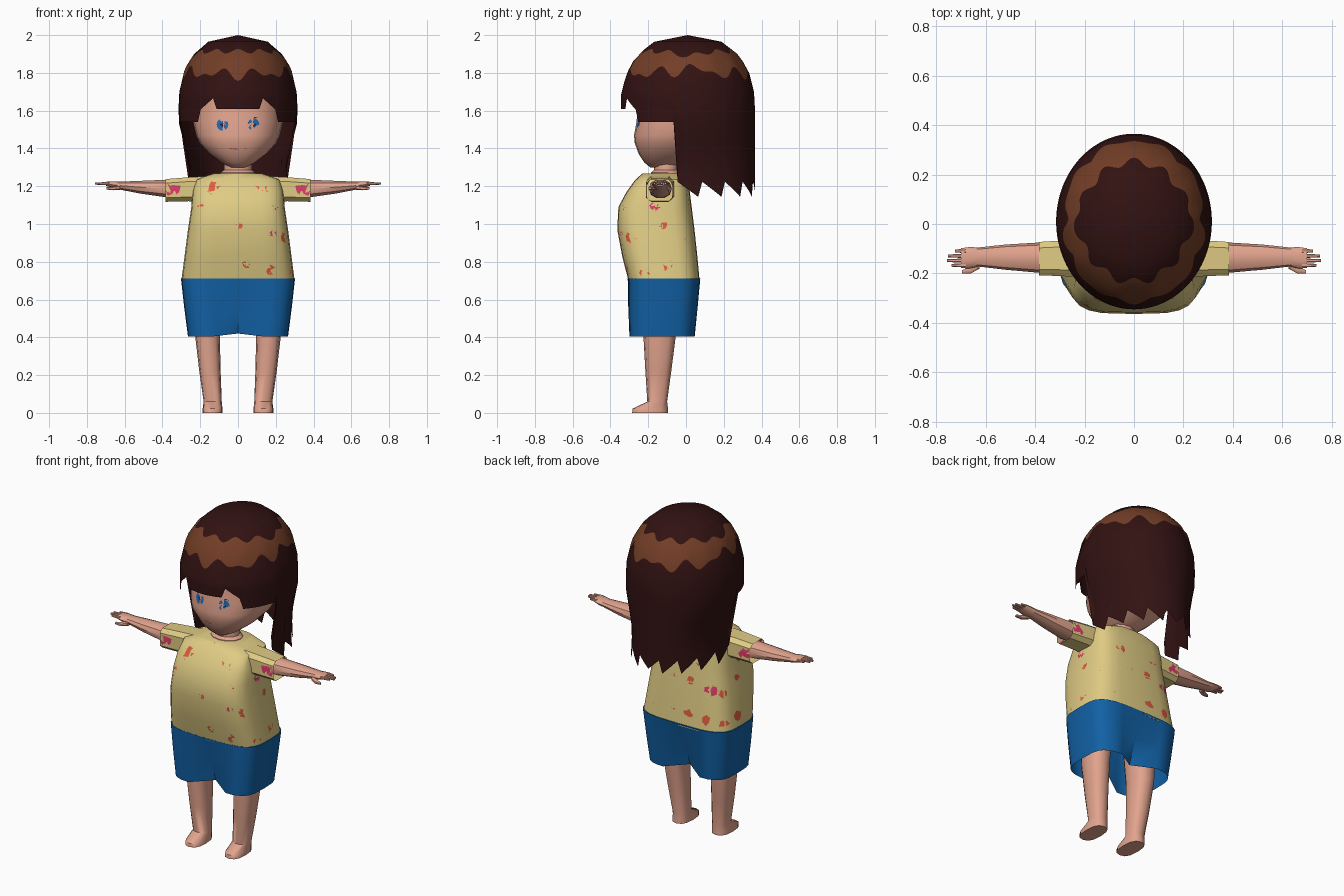
import bpy, bmesh, math, random
from mathutils import Vector
from mathutils.bvhtree import BVHTree

if "Cube" in bpy.data.objects:
    bpy.data.objects.remove(bpy.data.objects["Cube"])

random.seed(4)
TAU = math.tau


def material(name, rgb):
    m = bpy.data.materials.new(name)
    m.diffuse_color = (*rgb, 1)
    m.use_nodes = True
    m.node_tree.nodes["Principled BSDF"].inputs["Base Color"].default_value = m.diffuse_color
    return m


HAIR = material("dark_brown_hair", (0.032, 0.006, 0.006))
SHINE = material("hair_highlight", (0.17, 0.048, 0.02))
SKIN = material("skin", (0.76, 0.37, 0.27))
YELLOW = material("pale_yellow", (0.74, 0.60, 0.23))
BLUE = material("shorts_blue", (0.006, 0.12, 0.38))
ORANGE = material("orange_flower", (0.75, 0.11, 0.05))
PINK = material("pink_flower", (0.75, 0.045, 0.15))
IRIS = material("eye_blue", (0.015, 0.14, 0.45))
LIP = material("lip_brown", (0.35, 0.09, 0.07))


def finish(name, bm, mats, mirror=False, angle=40):
    for f in bm.faces:
        f.smooth = True
    me = bpy.data.meshes.new(name)
    bm.to_mesh(me)
    me.set_sharp_from_angle(angle=math.radians(angle))
    for m in mats:
        me.materials.append(m)
    ob = bpy.data.objects.new(name, me)
    bpy.context.collection.objects.link(ob)
    if mirror:
        ob.modifiers.new("mirror", "MIRROR").use_mirror_merge = False
    return ob


def interp(table, t):
    """Piecewise linear lookup in ascending (t, value) pairs."""
    if t <= table[0][0]:
        return table[0][1]
    for (t0, v0), (t1, v1) in zip(table, table[1:]):
        if t <= t1:
            return v0 + (v1 - v0) * (t - t0) / (t1 - t0)
    return table[-1][1]


def loft(name, rings, mat, n=12, e=2.5, axis="z", caps=(True, True),
         mirror=False, tweak=None, angle=40):
    """Superellipse sections (t, u0, u1, v0, v1); returns a tree for decals."""
    bm = bmesh.new()
    loops = []
    for t, u0, u1, v0, v1 in rings:
        loop = []
        for i in range(n):
            a = TAU * (i + (0.5 if n == 8 else 0)) / n
            c, s = math.cos(a), math.sin(a)
            u = (u0 + u1) / 2 + (u1 - u0) / 2 * math.copysign(abs(c) ** (2 / e), c)
            v = (v0 + v1) / 2 + (v1 - v0) / 2 * math.copysign(abs(s) ** (2 / e), s)
            p = Vector((u, v, t) if axis == "z" else (t, u, v))
            loop.append(bm.verts.new(tweak(p) if tweak else p))
        loops.append(loop)
    for lo, hi in zip(loops, loops[1:]):
        for i in range(n):
            j = (i + 1) % n
            bm.faces.new((lo[i], lo[j], hi[j], hi[i]))
    if caps[0]:
        bm.faces.new(loops[0][::-1])
    if caps[1]:
        bm.faces.new(loops[-1])
    finish(name, bm, [mat], mirror, angle)
    return BVHTree.FromBMesh(bm)


def decal(name, tree, outline, mat, ray=(0, 1, 0), lift=0.004):
    """Thin plate laid on a surface; outline is (x or y, z), mirrored in x."""
    ray = Vector(ray)
    bm = bmesh.new()

    def place(h, z):
        p = Vector((h, 0, z) if ray.y else (0, h, z)) - ray * 2
        hit, nor = tree.ray_cast(p, ray)[:2]
        if hit is None:
            hit, nor = tree.find_nearest(p + ray * 1.9)[:2]
        return bm.verts.new(hit + nor * lift)

    k = len(outline)
    cx, cz = (sum(p[i] for p in outline) / k for i in (0, 1))
    mid = place(cx, cz)
    inner = [place((h + cx) / 2, (z + cz) / 2) for h, z in outline]
    outer = [place(h, z) for h, z in outline]
    for i in range(k):
        j = (i + 1) % k
        bm.faces.new((mid, inner[i], inner[j]))
        bm.faces.new((inner[i], outer[i], outer[j], inner[j]))
    bm.normal_update()
    if sum(f.normal.dot(ray) for f in bm.faces) > 0:
        bmesh.ops.reverse_faces(bm, faces=bm.faces[:])
    finish(name, bm, [mat], True)


def oval(x, z, rx, rz, n=12, rough=0.0):
    out = []
    for i in range(n):
        k = 1 + random.uniform(-rough, rough)
        out.append((x + rx * k * math.cos(TAU * i / n), z + rz * k * math.sin(TAU * i / n)))
    return out


# Head and face
head = loft("head", [(1.30, -.04, .04, -.19, -.06), (1.325, -.09, .09, -.22, .0),
                     (1.37, -.15, .15, -.25, .08), (1.43, -.205, .205, -.272, .16),
                     (1.47, -.222, .222, -.275, .2), (1.54, -.238, .238, -.262, .24),
                     (1.70, -.235, .235, -.25, .25)], SKIN, 24, 2.4)
decal("eye", head, oval(.082, 1.527, .031, .034), IRIS)
decal("pupil", head, oval(.082, 1.527, .013, .018, 8), HAIR, lift=.006)
decal("eyelash", head, [(.03, 1.552), (.085, 1.574), (.138, 1.56), (.085, 1.557)], HAIR, lift=.007)
decal("mouth", head, [(0, 1.393), (.045, 1.398), (.045, 1.402), (0, 1.398)], LIP)
loft("neck", [(1.2, -.1, .1, -.19, -.02), (1.272, -.095, .095, -.185, -.03),
              (1.285, -.075, .075, -.17, -.04), (1.36, -.07, .07, -.17, -.03)], SKIN, 12, 2)

# Hair: one shell with a dome, cut fringe and long jagged back
DOME = [(1.68, 1), (1.82, .9), (1.9, .74), (1.965, .5), (2.0, 0)]
WIDTH = [(1.14, .27), (1.31, .258), (1.40, .278), (1.54, .315)]


def hair_point(a, z):
    r = interp(DOME, z)
    return (interp(WIDTH, z) * r * math.sin(a), .01 - .355 * r * math.cos(a), z)


def hair_bottom(a):
    a = abs(a)
    if a < .37:
        return 1.61
    if a < .70:
        return 1.68 - .08 * (a - .37) / .33
    if a < 1.37:
        return 1.54
    return 1.235 - .095 * (((a - 1.37) / .37) % 1)


def hair_rows(a, b):
    pinch = (1 - abs(math.cos(a))) ** 3
    top = 1.915 - .03 * pinch + .012 * math.cos(11 * a)
    low = 1.795 + .035 * pinch - .02 * math.cos(9 * a) - .018 * math.cos(14 * a)
    return [2.0, 1.965, top, 1.86, low, 1.70] + [1.70 + (b - 1.70) * k / 6 for k in range(1, 7)]


bm = bmesh.new()
N = 102
for i in range(N):
    a0, a1 = (TAU * (k / N) - math.pi for k in (i, i + 1))
    r0, r1 = hair_rows(a0, hair_bottom(a0 + 1e-4)), hair_rows(a1, hair_bottom(a1 - 1e-4))
    left = [bm.verts.new(hair_point(a0, z)) for z in r0]
    right = [bm.verts.new(hair_point(a1, z)) for z in r1]
    for k in range(len(left) - 1):
        f = bm.faces.new((left[k + 1], right[k + 1], right[k], left[k]))
        f.material_index = 1 if k in (2, 3) else 0
bmesh.ops.remove_doubles(bm, verts=bm.verts[:], dist=.0008)
finish("hair", bm, [HAIR, SHINE], angle=60)

# Shirt body and sleeves
shirt = loft("shirt", [(.70, -.30, .30, -.305, .072), (.83, -.283, .283, -.338, .06),
                       (.97, -.265, .265, -.364, .045), (1.09, -.247, .247, -.358, .03),
                       (1.17, -.242, .242, -.315, .02), (1.235, -.225, .225, -.268, .012),
                       (1.268, -.13, .13, -.23, -.005)], YELLOW, 24, 3.8)
sleeve = loft("sleeve", [(.16, -.215, -.06, 1.11, 1.256), (.26, -.215, -.062, 1.118, 1.25),
                         (.385, -.21, -.07, 1.115, 1.24)], YELLOW, 8, 4, "x",
              (True, False), True)

# Flower print
FRONT = [(.135, 1.19, .036, 0), (.2, 1.09, .018, 0), (0, .99, .021, 0), (.245, .935, .034, 0),
         (.18, .955, .024, 1), (.05, .785, .028, 0), (.17, .75, .032, 0)]
SIDE = [(-.165, 1.09, .027, 1), (-.125, .99, .025, 0), (-.01, .93, .03, 0),
        (-.22, .75, .03, 0), (-.09, .78, .034, 0), (.01, .76, .026, 0)]
BACK = [(.12, 1.1, .03, 0), (.06, .98, .024, 0), (.19, .95, .032, 1),
        (.06, .785, .028, 0), (.17, .77, .032, 0)]
for spots, ray in ((FRONT, (0, 1, 0)), (SIDE, (-1, 0, 0)), (BACK, (0, -1, 0))):
    for h, z, r, pink in spots:
        decal("shirt_flower", shirt, oval(h, z, r, r * .85, 9, .3),
              PINK if pink else ORANGE, ray)
for d in (1, -1):
    decal("sleeve_flower", sleeve, oval(.343, 1.185, .038, .045, 9, .15), PINK, (0, d, 0))


# Shorts, creased towards the middle between the legs
def crease(p):
    k = max(0, 1 - abs(p.x) / .13) * (.71 - p.z) / .3
    return Vector((p.x, p.y + (-.13 - p.y) * .5 * k, p.z + .015 * k))


loft("shorts", [(.405, -.265, .265, -.305, .052), (.56, -.285, .285, -.308, .064),
                (.712, -.302, .302, -.308, .075)], BLUE, 28, 4, caps=(False, True), tweak=crease)

# Legs with feet
loft("leg", [(0, .082, .187, -.285, -.095), (.022, .082, .187, -.283, -.095),
             (.06, .086, .182, -.205, -.1), (.22, .092, .205, -.215, -.078),
             (.40, .096, .226, -.225, -.055), (.60, .08, .235, -.235, -.04)],
     SKIN, 12, 2.6, mirror=True, angle=50)

# Arms, fingers and thumb
loft("arm", [(.28, -.197, -.075, 1.135, 1.238), (.385, -.197, -.075, 1.14, 1.236),
             (.52, -.185, -.083, 1.16, 1.23), (.63, -.172, -.095, 1.182, 1.225),
             (.665, -.18, -.093, 1.19, 1.226), (.70, -.178, -.098, 1.202, 1.224)],
     SKIN, 10, 2.2, "x", mirror=True)
for y, tip in ((-.167, .738), (-.148, .757), (-.129, .752), (-.109, .725)):
    loft("finger", [(.68, y - .0095, y + .0095, 1.204, 1.223),
                    (tip, y - .006, y + .006, 1.208, 1.22)], SKIN, 8, 3, "x", mirror=True)
loft("thumb", [(.625, -.182, -.15, 1.18, 1.205), (.66, -.2, -.172, 1.178, 1.2),
               (.695, -.2, -.186, 1.182, 1.195)], SKIN, 8, 3, "x", mirror=True)
